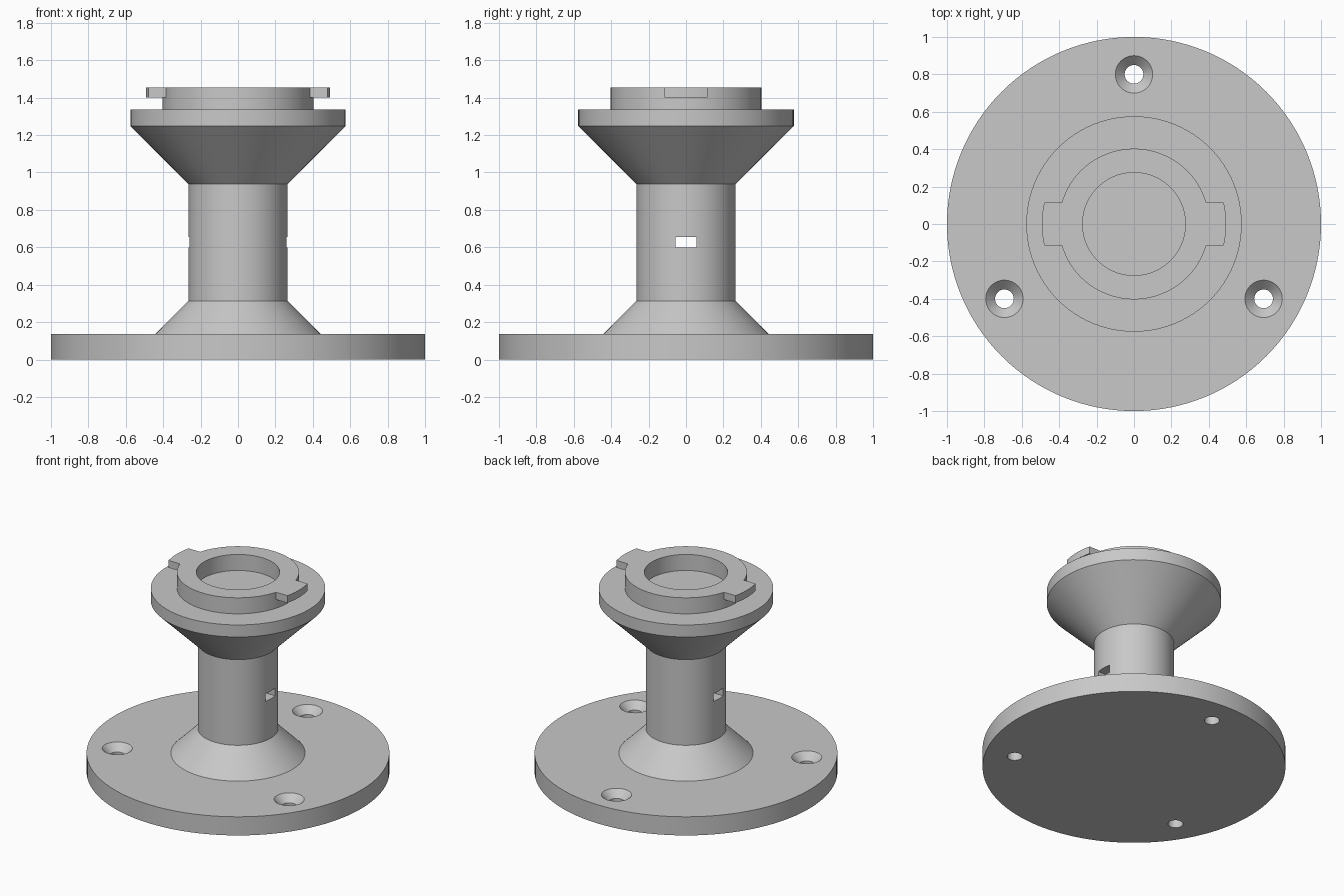
import bpy, bmesh
from math import sin, cos, asin, pi, radians

cube = bpy.data.objects.get("Cube")
if cube:
    bpy.data.objects.remove(cube, do_unlink=True)

grey = bpy.data.materials.new("plain grey")
grey.use_nodes = True
grey.diffuse_color = (0.58, 0.58, 0.58, 1)
grey.node_tree.nodes["Principled BSDF"].inputs["Base Color"].default_value = grey.diffuse_color


def make_object(name, bm):
    bmesh.ops.recalc_face_normals(bm, faces=bm.faces)
    mesh = bpy.data.meshes.new(name)
    bm.to_mesh(mesh)
    bm.free()
    mesh.materials.append(grey)
    obj = bpy.data.objects.new(name, mesh)
    bpy.context.collection.objects.link(obj)
    return obj


def lathe(name, profile, sides=96, x=0, y=0):
    """Revolve (radius, height) points about a vertical axis and cap both ends."""
    bm = bmesh.new()
    rings = [[bm.verts.new((x + r * cos(2 * pi * i / sides), y + r * sin(2 * pi * i / sides), z))
              for i in range(sides)] for r, z in profile]
    for a, b in zip(rings, rings[1:]):
        for i in range(sides):
            j = (i + 1) % sides
            bm.faces.new((a[i], a[j], b[j], b[i]))
    bm.faces.new(rings[0])
    bm.faces.new(rings[-1])
    return make_object(name, bm)


def prism(name, outline, bottom, top):
    bm = bmesh.new()
    face = bm.faces.new([bm.verts.new((x, y, bottom)) for x, y in outline])
    extruded = bmesh.ops.extrude_face_region(bm, geom=[face])["geom"]
    bmesh.ops.translate(bm, vec=(0, 0, top - bottom),
                        verts=[v for v in extruded if isinstance(v, bmesh.types.BMVert)])
    return make_object(name, bm)


def cut(target, cutter):
    mod = target.modifiers.new("cut", 'BOOLEAN')
    mod.operation, mod.solver, mod.object = 'DIFFERENCE', 'EXACT', cutter
    bpy.context.view_layer.objects.active = target
    bpy.ops.object.modifier_apply(modifier=mod.name)
    bpy.data.objects.remove(cutter, do_unlink=True)


# Round base with three countersunk screw holes
base_top = 0.136
base = lathe("base_plate", [(1, 0), (1, base_top)], 128)
for angle in (90, 210, 330):
    a = radians(angle)
    cut(base, lathe("screw_hole_cutter",
                    [(0.05, -0.05), (0.05, base_top - 0.05), (0.1, base_top), (0.1, 0.2)],
                    40, 0.8 * cos(a), 0.8 * sin(a)))

# Column with foot cone, flared head, raised ring and shallow recess
ring_top = 1.453
column = lathe("column_and_head", [
    (0.443, base_top - 0.01), (0.443, base_top), (0.265, 0.314), (0.265, 0.938),
    (0.576, 1.248), (0.576, 1.336), (0.403, 1.336), (0.403, ring_top),
    (0.275, ring_top), (0.275, 1.336)])

# Slot passing sideways through the column
slot = [(-0.5, -0.056), (0.5, -0.056), (0.5, 0.056), (-0.5, 0.056)]
cut(column, prism("slot_cutter", slot, 0.6, 0.656))

# Locking lugs on both sides of the ring
half_width, inner, outer = 0.115, 0.4, 0.493


def arc(radius, steps=10):
    limit = asin(half_width / radius)
    angles = [limit * (2 * i / steps - 1) for i in range(steps + 1)]
    return [(radius * cos(a), radius * sin(a)) for a in angles]


lugs = []
for name, side in (("left_lug", 1), ("right_lug", -1)):
    outline = [(side * x, y) for x, y in arc(outer) + arc(inner)[::-1]]
    lugs.append(prism(name, outline, 1.4, ring_top))

# Smooth round walls, keep sharp rims
bpy.ops.object.select_all(action='DESELECT')
for obj in [base, column] + lugs:
    obj.select_set(True)
bpy.context.view_layer.objects.active = base
bpy.ops.object.shade_smooth_by_angle(angle=radians(30))
